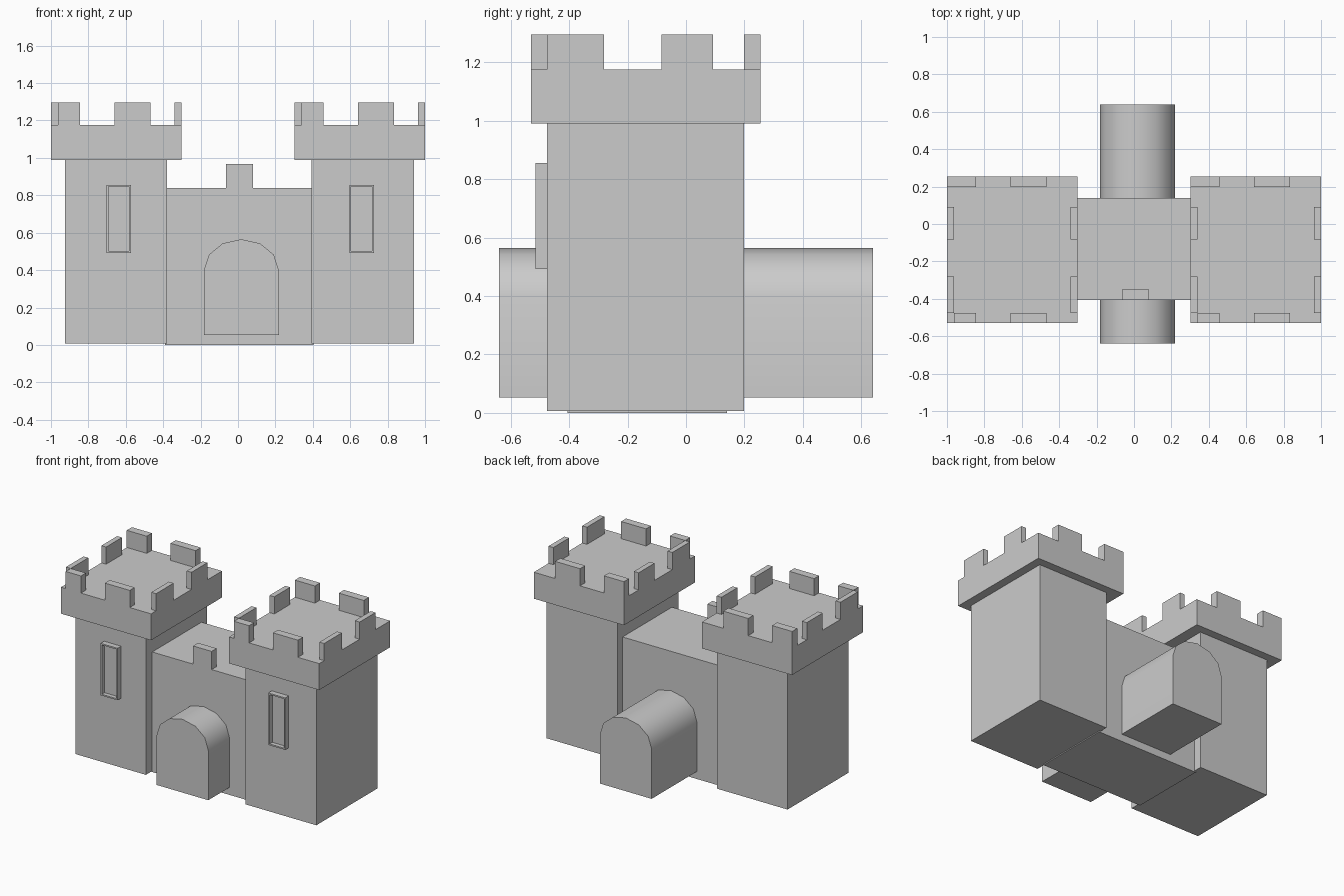
import bpy, bmesh
from math import sin, cos, pi, radians

if "Cube" in bpy.data.objects:
    bpy.data.objects.remove(bpy.data.objects["Cube"])


def finish(name, bm):
    bmesh.ops.recalc_face_normals(bm, faces=bm.faces)
    mesh = bpy.data.meshes.new(name)
    bm.to_mesh(mesh)
    bm.free()
    obj = bpy.data.objects.new(name, mesh)
    bpy.context.collection.objects.link(obj)
    return obj


def add_box(bm, x, y, z):
    """Add a box given (min, max) ranges on each axis."""
    verts = bmesh.ops.create_cube(bm, size=1)["verts"]
    for v in verts:
        v.co = [r[0] + (c + 0.5) * (r[1] - r[0]) for c, r in zip(v.co, (x, y, z))]
    return verts


def box(name, x, y, z):
    bm = bmesh.new()
    add_box(bm, x, y, z)
    return finish(name, bm)


def window(name, x):
    # raised frame with a recessed pane
    bm = bmesh.new()
    add_box(bm, x, (-0.515, -0.47), (0.492, 0.856))
    bm.normal_update()
    front = min(bm.faces, key=lambda f: f.calc_center_median().y)
    bmesh.ops.inset_individual(bm, faces=[front], thickness=0.014)
    pane = bmesh.ops.extrude_discrete_faces(bm, faces=[front])["faces"][0]
    bmesh.ops.translate(bm, verts=pane.verts, vec=(0, 0.03, 0))
    return finish(name, bm)


def battlements(name, x0):
    # merlons around the edge of a tower top
    x1, z = x0 + 0.698, (1.175, 1.295)
    middle = (x0 + 0.34, x0 + 0.533)
    bm = bmesh.new()
    for x in ((x0 + 0.037, x0 + 0.155), middle):
        add_box(bm, x, (-0.53, -0.475), z)
    for x in ((x0, x0 + 0.155), middle):
        add_box(bm, x, (0.198, 0.255), z)
    for x in ((x0, x0 + 0.037), (x1 - 0.037, x1)):
        for y in ((-0.475, -0.28), (-0.083, 0.092)):
            add_box(bm, x, y, z)
    return finish(name, bm)


# towers: body, overhanging cap, merlons, window
for side, body, cap_x, win in (
    ("left", (-0.925, -0.38), -1.0, (-0.703, -0.572)),
    ("right", (0.393, 0.94), 0.302, (0.595, 0.726)),
):
    box(side + "_tower", body, (-0.476, 0.198), (0.007, 0.99))
    box(side + "_tower_cap", (cap_x, cap_x + 0.698), (-0.53, 0.255), (0.99, 1.175))
    battlements(side + "_battlements", cap_x)
    window(side + "_window", win)

# wall between the towers with its single merlon
box("middle_wall", (-0.39, 0.403), (-0.406, 0.14), (0.0, 0.84))
box("wall_merlon", (-0.064, 0.08), (-0.406, -0.35), (0.84, 0.967))

# arched gate passage running front to back
cx, spring = 0.018, 0.4
profile = [(cx - 0.2, 0.052), (cx + 0.2, 0.052)]
profile += [(cx + 0.2 * cos(i * pi / 6), spring + 0.165 * sin(i * pi / 6)) for i in range(7)]
bm = bmesh.new()
face = bm.faces.new([bm.verts.new((x, -0.64, z)) for x, z in profile])
new = bmesh.ops.extrude_face_region(bm, geom=[face])["geom"]
bmesh.ops.translate(bm, verts=[g for g in new if isinstance(g, bmesh.types.BMVert)], vec=(0, 1.28, 0))
gate = finish("gate_passage", bm)
bpy.ops.object.select_all(action="DESELECT")
gate.select_set(True)
bpy.context.view_layer.objects.active = gate
bpy.ops.object.shade_smooth_by_angle(angle=radians(40))
